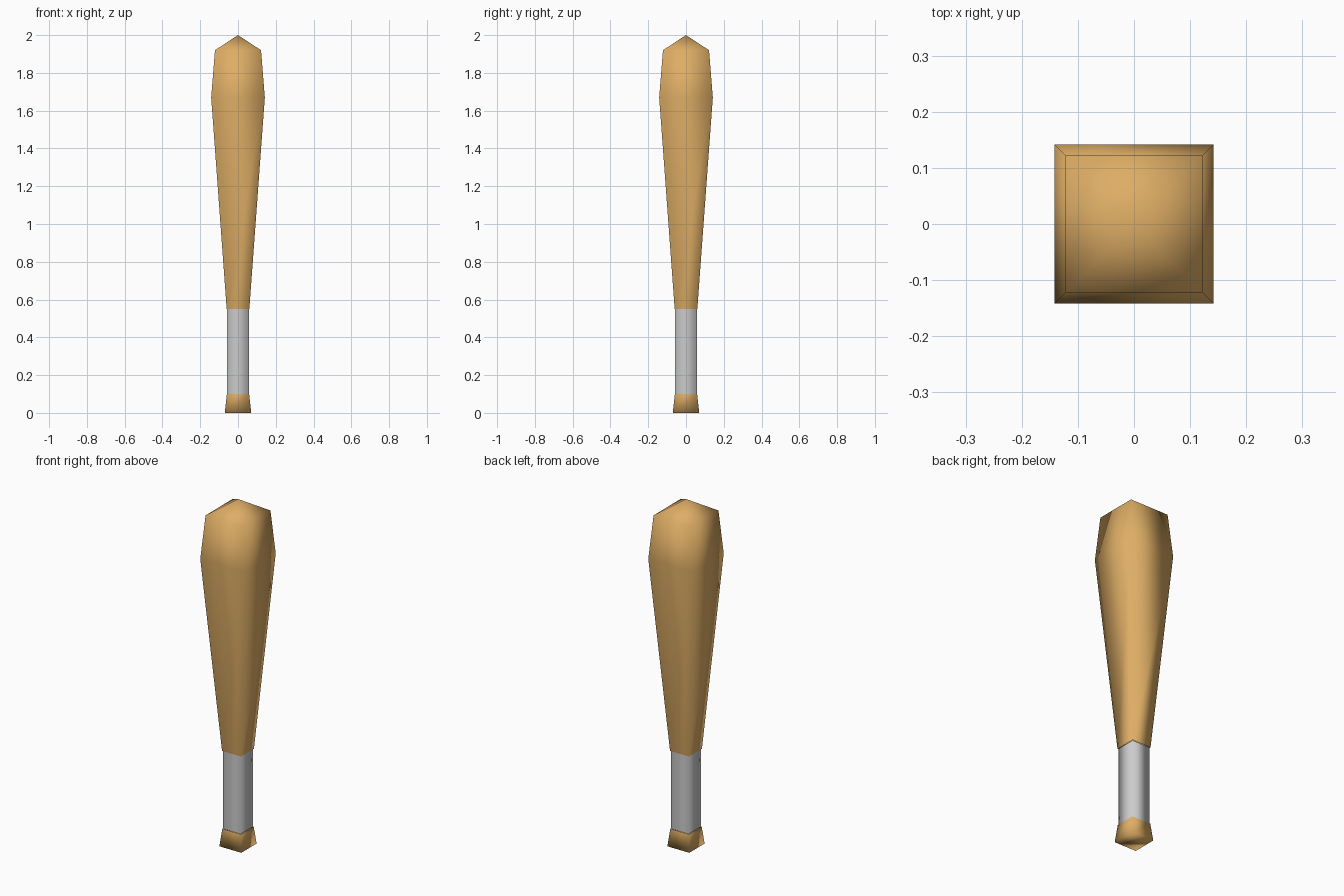
import bpy, bmesh

if "Cube" in bpy.data.objects:
    bpy.data.objects.remove(bpy.data.objects["Cube"])

def material(name, color):
    m = bpy.data.materials.new(name)
    m.diffuse_color = color
    m.use_nodes = True
    m.node_tree.nodes["Principled BSDF"].inputs["Base Color"].default_value = m.diffuse_color
    return m

wood = material("wood", (0.73, 0.42, 0.13, 1))

def square_loft(name, rings, apex=None, bottom=False, mat=None):
    """Skin square rings given as (half width, height)."""
    bm = bmesh.new()
    loops = [[bm.verts.new((sx * h, sy * h, z))
              for sx, sy in ((-1, -1), (1, -1), (1, 1), (-1, 1))]
             for h, z in rings]
    for a, b in zip(loops, loops[1:]):
        for i in range(4):
            j = (i + 1) % 4
            bm.faces.new((a[i], a[j], b[j], b[i]))
    if apex is not None:
        tip = bm.verts.new((0, 0, apex))
        for i in range(4):
            bm.faces.new((loops[-1][i], loops[-1][(i + 1) % 4], tip))
    if bottom:
        bm.faces.new(loops[0][::-1])
    for f in bm.faces:
        f.smooth = True
    me = bpy.data.meshes.new(name)
    bm.to_mesh(me)
    bm.free()
    if mat:
        me.materials.append(mat)
    ob = bpy.data.objects.new(name, me)
    bpy.context.collection.objects.link(ob)
    return ob

# Flared pommel, wrapped grip and tapered barrel with a pointed cap
square_loft("knob", [(0.07, 0), (0.059, 0.1)], bottom=True, mat=wood)
square_loft("grip", [(0.057, 0.1), (0.057, 0.55)])
square_loft("barrel", [(0.06, 0.55), (0.142, 1.67), (0.122, 1.92)], apex=2.0, mat=wood)
